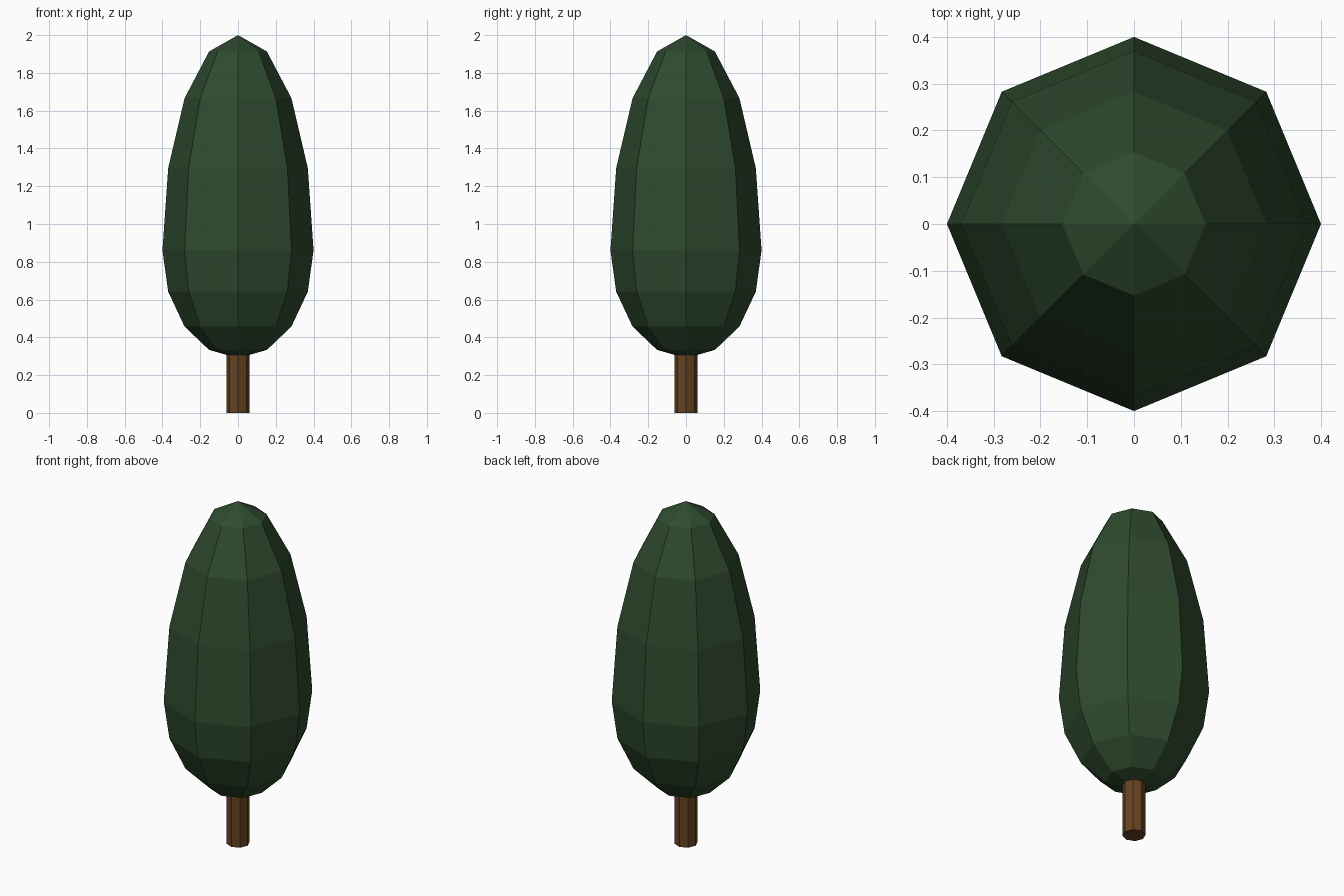
import bpy

if "Cube" in bpy.data.objects:
    bpy.data.objects.remove(bpy.data.objects["Cube"])

CENTRE_Z = 0.86     # height of the widest ring of the crown
CROWN_RADIUS = 0.4
UPPER, LOWER = 1.14, 0.57   # crown extent above and below the widest ring
TRUNK_RADIUS = 0.062
TRUNK_HEIGHT = 0.6


def colour(obj, name, rgb):
    # Convert display (sRGB) values to linear
    mat = bpy.data.materials.new(name)
    mat.diffuse_color = [((c + 0.055) / 1.055) ** 2.4 for c in rgb] + [1.0]
    mat.use_nodes = True
    mat.node_tree.nodes["Principled BSDF"].inputs["Base Color"].default_value = mat.diffuse_color
    obj.data.materials.append(mat)


# Trunk: straight eight-sided post, running up into the crown
bpy.ops.mesh.primitive_cylinder_add(vertices=8, radius=TRUNK_RADIUS, depth=TRUNK_HEIGHT,
                                    location=(0, 0, TRUNK_HEIGHT / 2))
trunk = bpy.context.object
trunk.name = "trunk"
colour(trunk, "bark", (0.40, 0.26, 0.13))

# Crown: faceted eight-sided sphere, drawn out taller above than below
bpy.ops.mesh.primitive_uv_sphere_add(segments=8, ring_count=8, radius=1.0,
                                     location=(0, 0, CENTRE_Z))
crown = bpy.context.object
crown.name = "crown"
for v in crown.data.vertices:
    v.co.x *= CROWN_RADIUS
    v.co.y *= CROWN_RADIUS
    v.co.z *= UPPER if v.co.z > 0 else LOWER
colour(crown, "foliage", (0.18, 0.29, 0.18))

# Flat facets on both parts
for obj in (trunk, crown):
    obj.data.shade_flat()
